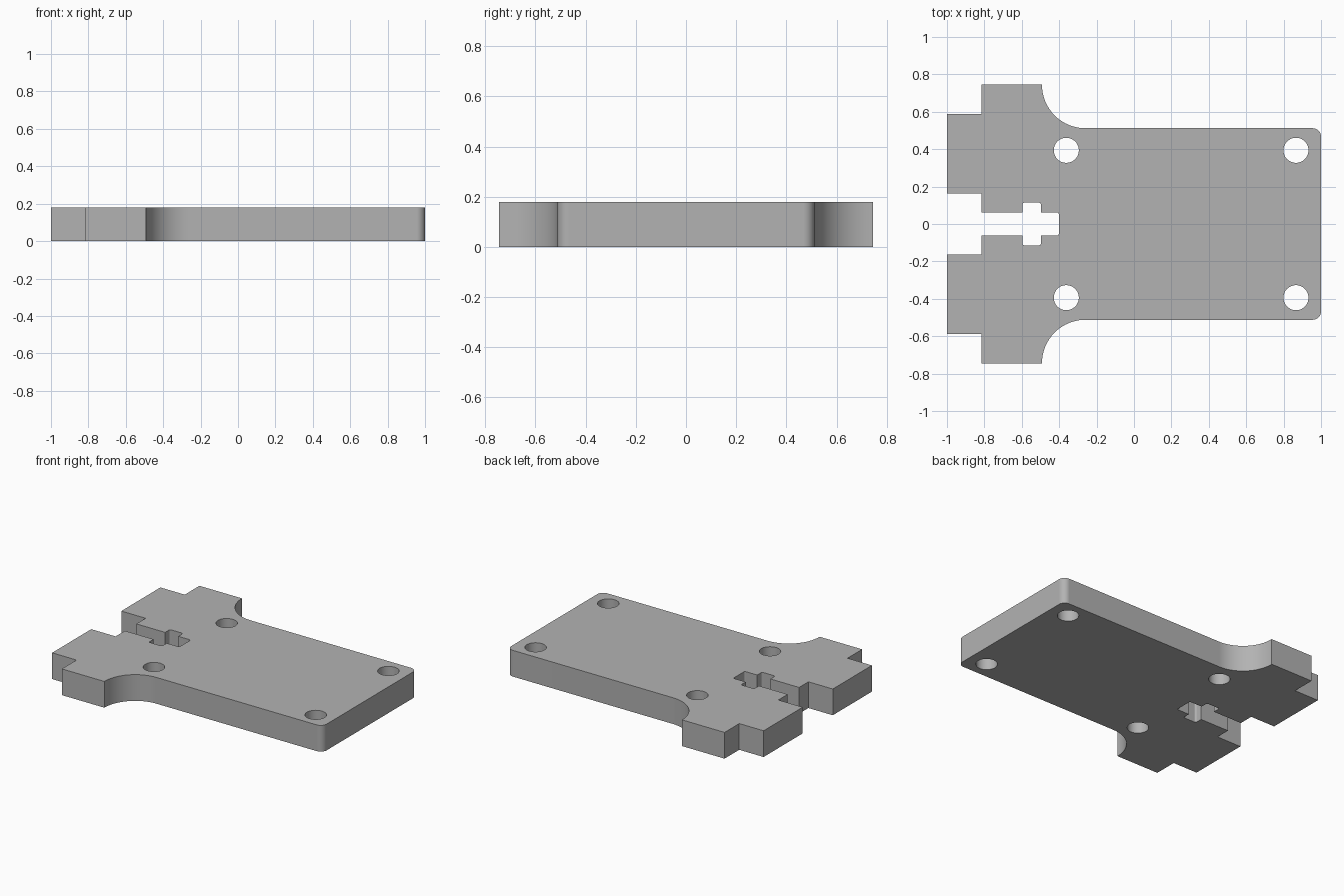
import bpy, bmesh
from math import sin, cos, pi, tau
from mathutils import Vector

if "Cube" in bpy.data.objects:
    bpy.data.objects.remove(bpy.data.objects["Cube"], do_unlink=True)

THICK = 0.18
HOLE_R = 0.067
SLOT_R = 0.012

# Material
grey = bpy.data.materials.new("plain grey")
grey.use_nodes = True
colour = (0.45, 0.45, 0.45, 1)
grey.diffuse_color = colour
grey.node_tree.nodes["Principled BSDF"].inputs["Base Color"].default_value = colour


def rounded(corners, steps):
    """Turn (x, y, radius) corners into a closed outline with filleted corners."""
    out = []
    for i, (x, y, r) in enumerate(corners):
        p = Vector((x, y))
        if r == 0:
            out.append(p)
            continue
        u = (Vector(corners[i - 1][:2]) - p).normalized()
        v = (Vector(corners[(i + 1) % len(corners)][:2]) - p).normalized()
        centre = p + r * (u + v)
        for k in range(steps + 1):
            t = k / steps * pi / 2
            out.append(centre - r * (v * cos(t) + u * sin(t)))
    return out


def circle(cx, cy, r, n=48):
    return [Vector((cx + r * cos(tau * k / n), cy + r * sin(tau * k / n))) for k in range(n)]


def add_loop(bm, points):
    verts = [bm.verts.new((p.x, p.y, 0)) for p in points]
    for a, b in zip(verts, verts[1:] + verts[:1]):
        bm.edges.new((a, b))


# Upper half of the outline, from the rounded end round to the keyed slot
half = [
    (1.0, 0.512, 0.045),
    (-0.492, 0.512, 0.232),      # concave shoulder sweep
    (-0.492, 0.746, 0),
    (-0.815, 0.746, 0),
    (-0.815, 0.587, 0),          # stepped tab
    (-1.0, 0.587, 0),
    (-1.0, 0.163, 0),
    (-0.815, 0.163, 0),          # wide slot mouth
    (-0.815, 0.062, 0),
    (-0.597, 0.062, 0),
    (-0.597, 0.114, SLOT_R),     # cross pocket
    (-0.497, 0.114, SLOT_R),
    (-0.497, 0.062, 0),
    (-0.402, 0.062, SLOT_R),
]
outline = half + [(x, -y, r) for x, y, r in reversed(half)]

# Plate face with four bolt holes, extruded to thickness
bm = bmesh.new()
add_loop(bm, rounded(outline, 16))
for x in (-0.362, 0.866):
    for y in (-0.394, 0.394):
        add_loop(bm, circle(x, y, HOLE_R))
bmesh.ops.triangle_fill(bm, edges=bm.edges[:], use_beauty=True, normal=(0, 0, 1))
grown = bmesh.ops.extrude_face_region(bm, geom=bm.faces[:], use_keep_orig=True)
top = [g for g in grown["geom"] if isinstance(g, bmesh.types.BMVert)]
bmesh.ops.translate(bm, verts=top, vec=(0, 0, THICK))
bmesh.ops.recalc_face_normals(bm, faces=bm.faces[:])

mesh = bpy.data.meshes.new("mounting_plate")
bm.to_mesh(mesh)
bm.free()
mesh.materials.append(grey)
plate = bpy.data.objects.new("mounting_plate", mesh)
bpy.context.collection.objects.link(plate)

# Smooth curved walls, crisp edges
bpy.ops.object.select_all(action="DESELECT")
plate.select_set(True)
bpy.context.view_layer.objects.active = plate
bpy.ops.object.shade_smooth_by_angle(angle=pi / 6)
weighted = plate.modifiers.new("even_shading", "WEIGHTED_NORMAL")
weighted.keep_sharp = True
